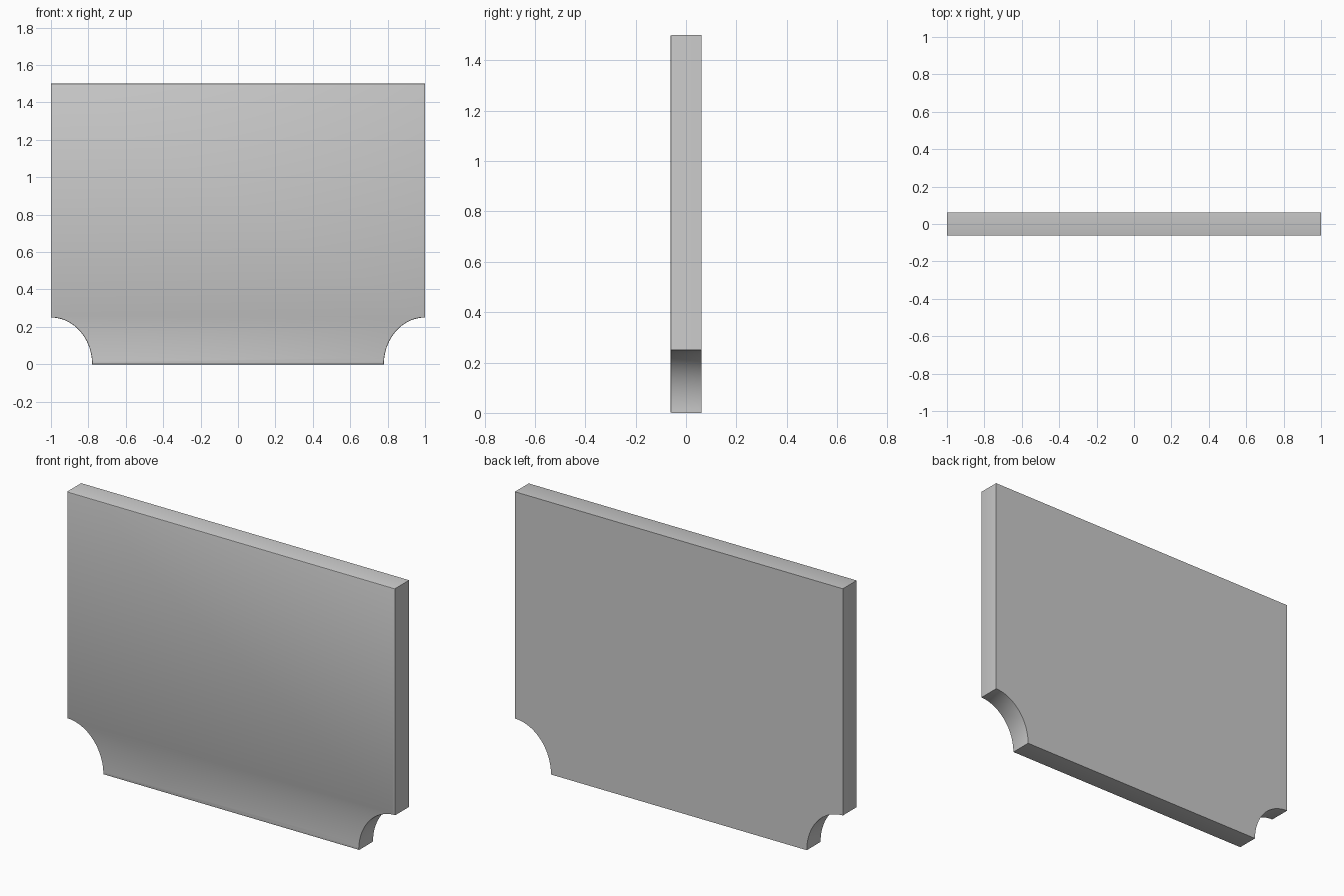
import bpy, bmesh, math

if "Cube" in bpy.data.objects:
    bpy.data.objects.remove(bpy.data.objects["Cube"])

HALF_W, HEIGHT, HALF_T = 1.0, 1.5, 0.062
NOTCH_X, NOTCH_Z, STEPS = 0.22, 0.25, 24

# Right half of the outline: scooped lower corner, then the top corner
right = []
for i in range(STEPS + 1):
    a = math.pi / 2 * i / STEPS
    right.append((HALF_W - NOTCH_X * math.cos(a), NOTCH_Z * math.sin(a)))
right.append((HALF_W, HEIGHT))
outline = right + [(-x, z) for x, z in reversed(right)]

# Panel: outline extruded from front to back
bm = bmesh.new()
front = bm.faces.new([bm.verts.new((x, -HALF_T, z)) for x, z in outline])
ext = bmesh.ops.extrude_face_region(bm, geom=[front], use_keep_orig=True)
verts = [g for g in ext["geom"] if isinstance(g, bmesh.types.BMVert)]
bmesh.ops.translate(bm, verts=verts, vec=(0, 2 * HALF_T, 0))
bmesh.ops.recalc_face_normals(bm, faces=bm.faces)

# Fine softened edge around the front face
rim = [e for e in bm.edges if all(v.co.y < 0 for v in e.verts)]
bmesh.ops.bevel(bm, geom=rim, offset=0.005, segments=2, profile=0.5, affect='EDGES')

mesh = bpy.data.meshes.new("notched_panel")
bm.to_mesh(mesh)
bm.free()
panel = bpy.data.objects.new("notched_panel", mesh)
bpy.context.collection.objects.link(panel)

# Smooth scoops, sharp corners
bpy.context.view_layer.objects.active = panel
panel.select_set(True)
bpy.ops.object.shade_smooth_by_angle(angle=math.radians(30))
